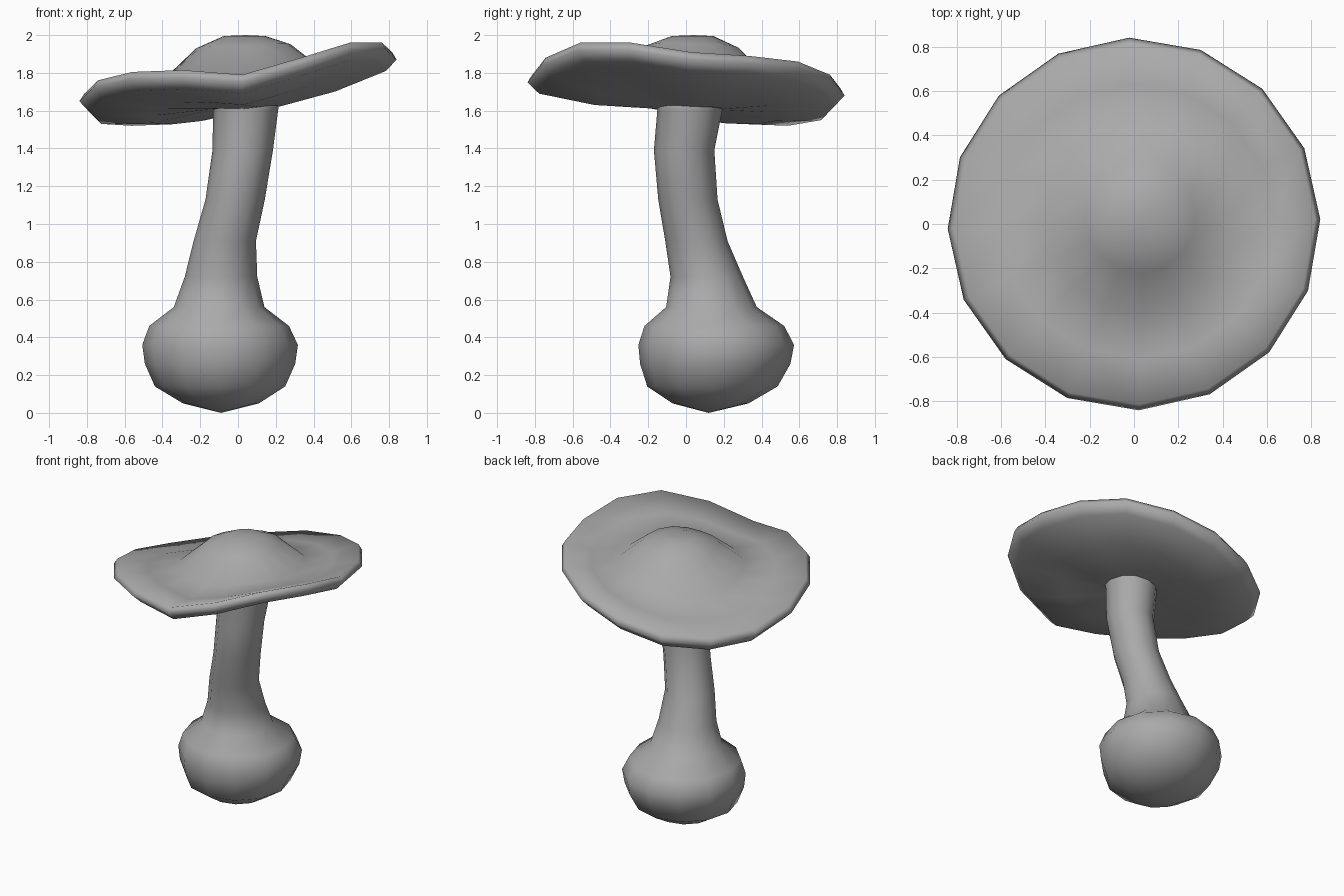
import bpy, bmesh, math

if "Cube" in bpy.data.objects:
    bpy.data.objects.remove(bpy.data.objects["Cube"], do_unlink=True)

grey = bpy.data.materials.new("mushroom grey")
grey.use_nodes = True
COLOUR = (0.4, 0.4, 0.4, 1)
grey.diffuse_color = COLOUR
grey.node_tree.nodes["Principled BSDF"].inputs["Base Color"].default_value = COLOUR


def loft(name, rings, start=None, end=None):
    """Skin equal rings of points, with optional pole points at both ends."""
    bm = bmesh.new()
    loops = [[bm.verts.new(p) for p in ring] for ring in rings]
    n = len(loops[0])
    for a, b in zip(loops, loops[1:]):
        for i in range(n):
            j = (i + 1) % n
            bm.faces.new((a[i], a[j], b[j], b[i]))
    for pole, loop in ((start, loops[0]), (end, loops[-1])):
        if pole:
            tip = bm.verts.new(pole)
            for i in range(n):
                bm.faces.new((tip, loop[i], loop[(i + 1) % n]))
    bmesh.ops.recalc_face_normals(bm, faces=bm.faces)
    mesh = bpy.data.meshes.new(name)
    bm.to_mesh(mesh)
    bm.free()
    mesh.materials.append(grey)
    mesh.shade_smooth()
    obj = bpy.data.objects.new(name, mesh)
    bpy.context.collection.objects.link(obj)
    return obj


# Bulb and leaning stem: centre x, centre y, height, radius
STEM = [
    (-.09, .13, .05, .20), (-.095, .14, .14, .345), (-.095, .155, .26, .398),
    (-.095, .16, .36, .412), (-.10, .15, .46, .37), (-.10, .135, .56, .24),
    (-.09, .11, .72, .192), (-.07, .055, .91, .165), (-.015, .01, 1.13, .157),
    (.025, -.01, 1.39, .16), (.04, .02, 1.60, .172), (.04, .02, 1.70, .19),
]
SIDES = 12
stem_rings = [[(x + r * math.cos(math.tau * i / SIDES), y + r * math.sin(math.tau * i / SIDES), z)
               for i in range(SIDES)] for x, y, z, r in STEM]
loft("stem_and_bulb", stem_rings, start=(-.09, .12, 0), end=(.04, .02, 1.72))

# Wavy cap: rim height around the edge, anticlockwise from the left side
RIM = [1.91, 1.89, 1.86, 1.79, 1.72, 1.65, 1.62, 1.63,
       1.69, 1.76, 1.805, 1.815, 1.79, 1.88, 1.96, 1.96]
MEAN = 1.79
# Cap profile from crown over the rim to the underside: radius, height, share of the wave
CAP = [
    (.11, 1.995, 0), (.25, 1.94, .1), (.42, 1.79, .3), (.62, 1.77, .65),
    (.815, 1.79, 1), (.84, 1.75, 1), (.78, 1.69, 1), (.50, 1.63, .6), (.19, 1.61, .1),
]


def cap_ring(radius, height, wave):
    shift = .04 * (1 - radius / .84)
    ring = []
    for i, rim in enumerate(RIM):
        a = math.tau * i / len(RIM) + .026
        ring.append((shift + radius * math.cos(a), shift + radius * math.sin(a),
                     height + wave * (rim - MEAN)))
    return ring


loft("cap", [cap_ring(*p) for p in CAP], start=(.04, .04, 2.0), end=(.04, .04, 1.62))
